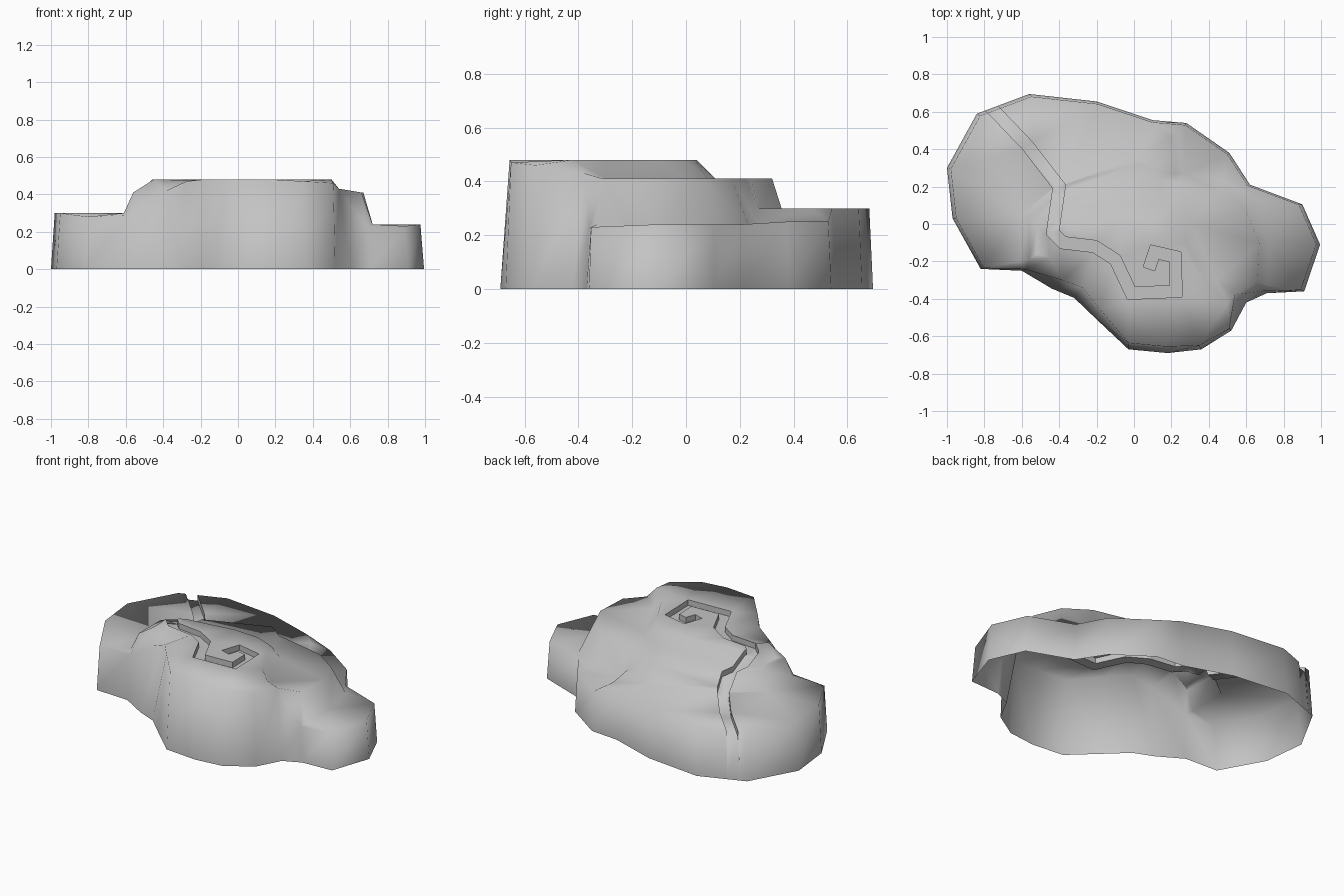
import bpy
import bmesh
from mathutils import Vector
from mathutils.bvhtree import BVHTree
from mathutils.geometry import delaunay_2d_cdt

cube = bpy.data.objects.get("Cube")
if cube:
    bpy.data.objects.remove(cube, do_unlink=True)

# Footprint: x, y, inward lean of the wall, height of the rim
footprint = [
    (-1, .3, .02, .3), (-.84, .59, .02, .3), (-.56, .695, .02, .3), (-.2, .655, .02, .3),
    (.1, .555, .02, .3), (.28, .54, .02, .25), (.51, .38, .02, .25), (.62, .21, .02, .24),
    (.9, .105, .02, .24), (.995, -.11, .02, .24), (.91, -.36, .02, .23), (.71, -.37, .03, .22),
    (.6, -.42, .1, .43), (.52, -.57, .02, .46), (.36, -.67, .03, .47), (.18, -.69, .05, .48),
    (-.03, -.67, .05, .48), (-.2, -.51, .1, .48), (-.32, -.395, .14, .47),
    (-.44, -.345, .13, .42), (-.6, -.25, .03, .29), (-.82, -.24, .02, .28), (-.97, .03, .02, .3)]

# Terrace lines: height and points, from the summit down to the lower shelves
terraces = [
    (.48, [(-.45, -.18), (-.46, -.05), (-.36, 0), (-.05, .04), (.12, .03), (.22, -.01),
           (.27, -.1), (.38, -.3), (.5, -.42)]),
    (.41, [(-.52, -.16), (-.52, -.02), (-.4, .08), (0, .11), (.2, .08), (.3, 0), (.44, -.3)]),
    (.41, [(-.56, -.19), (-.56, .03), (-.4, .16), (.02, .32), (.12, .24), (.23, .22),
           (.45, .17), (.6, .07), (.67, -.1), (.66, -.31)]),
    (.3, [(-.61, -.2), (-.61, .05), (-.42, .2), (.02, .355), (.13, .28), (.22, .27), (.19, .46)]),
    (.24, [(.27, .27), (.47, .23), (.66, .13), (.72, -.1), (.72, -.33)])]

# Centre line of the carved spiral channel
channel = [(-.8, .66), (-.57, .42), (-.4, .2), (-.435, -.045), (-.38, -.1), (-.21, -.12),
           (-.1, -.19), (-.015, -.37), (.225, -.36), (.22, -.175), (.11, -.15), (.08, -.24)]
HALF_WIDTH, DEPTH = .032, .035


def offset_line(points, side):
    """Mitred parallel of an open line."""
    pts = [Vector(p) for p in points]
    result = []
    for i, p in enumerate(pts):
        before = (p - pts[i - 1]).normalized() if i else None
        after = (pts[i + 1] - p).normalized() if i < len(pts) - 1 else None
        a, b = before or after, after or before
        na, nb = Vector((-a.y, a.x)), Vector((-b.y, b.x))
        mitre = (na + nb).normalized()
        result.append(p + mitre * side / max(mitre.dot(na), .5))
    return result


def inside(p, polygon):
    hit = False
    for a, b in zip(polygon, polygon[1:] + polygon[:1]):
        if (a.y > p.y) != (b.y > p.y):
            if p.x < a.x + (p.y - a.y) * (b.x - a.x) / (b.y - a.y):
                hit = not hit
    return hit


# Collect the plan drawing: rim loop and terrace lines
rim = [Vector((x * (1 - k), y * (1 - k), z)) for x, y, k, z in footprint]
points = list(rim)
edges = []


def add_line(line):
    start = len(points)
    points.extend(line)
    edges.extend((i, i + 1) for i in range(start, len(points) - 1))


for height, line in terraces:
    add_line([Vector((x, y, height)) for x, y in line])


def triangulate():
    return delaunay_2d_cdt([Vector((p.x, p.y)) for p in points], edges,
                           [list(reversed(range(len(rim))))], 1, 1e-5)


# Uncarved upper surface, used to find heights
flat, _, tris, origins, _, _ = triangulate()
surface = [Vector((v.x, v.y, points[o[0]].z if o else .35)) for v, o in zip(flat, origins)]
terrain = BVHTree.FromPolygons(surface, tris)


def height_at(p):
    for shrink in (1, .999, .995, .98):
        hit = terrain.ray_cast(Vector((p.x * shrink, p.y * shrink, 2)), Vector((0, 0, -1)))[0]
        if hit:
            return hit.z
    return .3


# Add the channel outline and triangulate again
left, right = offset_line(channel, HALF_WIDTH), offset_line(channel, -HALF_WIDTH)
outline = left + right[::-1]
add_line(outline)
flat, _, tris, origins, _, _ = triangulate()

bm = bmesh.new()
made = {}


def vert(i, level):
    """Vertex i at the top, on the channel floor or on the ground."""
    if (i, level) not in made:
        p = flat[i]
        if level == "ground":
            k = next((footprint[o][2] for o in origins[i] if o < len(rim)), .02)
            co = (p.x / (1 - k), p.y / (1 - k), 0)
        else:
            co = (p.x, p.y, height_at(p) - (DEPTH if level == "floor" else 0))
        made[i, level] = bm.verts.new(co)
    return made[i, level]


# Top faces, with the channel floor lowered
sides = {}
for tri in tris:
    centre = sum((flat[i] for i in tri), Vector((0, 0))) / len(tri)
    level = "floor" if inside(centre, outline) else "top"
    bm.faces.new([vert(i, level) for i in tri])
    for a, b in zip(tri, list(tri[1:]) + [tri[0]]):
        sides[a, b] = level

# Channel walls and outer walls; the underside stays open
channel_walls = []
for (a, b), level in sides.items():
    other = sides.get((b, a))
    if other is None:
        bm.faces.new([vert(b, level), vert(a, level), vert(a, "ground"), vert(b, "ground")])
    elif level == "top" and other == "floor":
        channel_walls.append(bm.faces.new(
            [vert(b, "top"), vert(a, "top"), vert(a, "floor"), vert(b, "floor")]))

# Soft rock shading with crisp channel edges
for face in bm.faces:
    face.smooth = True
for face in channel_walls:
    for edge in face.edges:
        edge.smooth = False
bmesh.ops.recalc_face_normals(bm, faces=bm.faces[:])
if sum(f.normal.z * f.calc_area() for f in bm.faces) < 0:
    bmesh.ops.reverse_faces(bm, faces=bm.faces[:])

mesh = bpy.data.meshes.new("rock")
bm.to_mesh(mesh)
bm.free()
rock = bpy.data.objects.new("rock", mesh)
bpy.context.collection.objects.link(rock)

stone = bpy.data.materials.new("stone_grey")
stone.use_nodes = True
stone.diffuse_color = (.55, .55, .55, 1)
stone.node_tree.nodes["Principled BSDF"].inputs["Base Color"].default_value = (.55, .55, .55, 1)
mesh.materials.append(stone)
